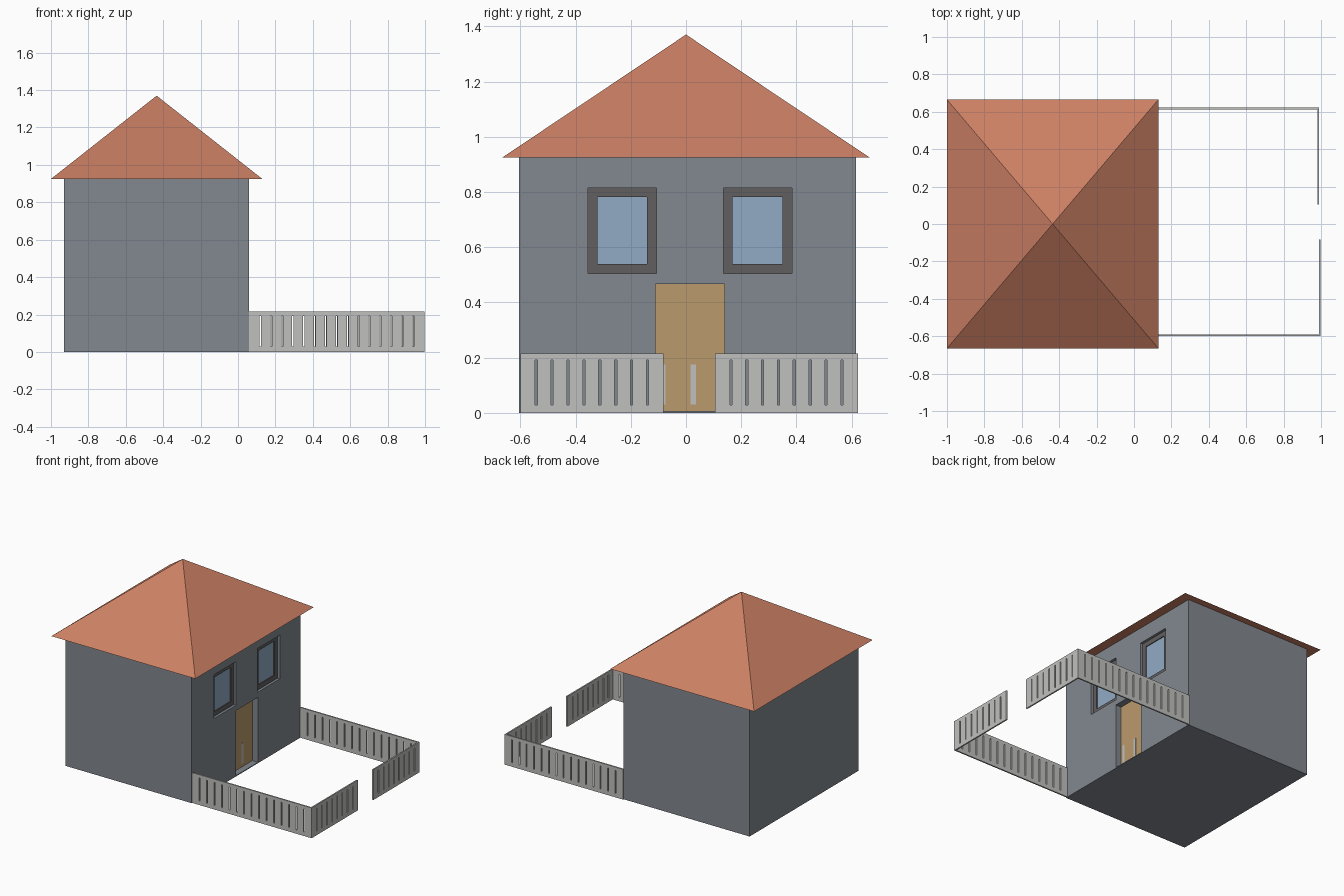
import bpy, bmesh
from mathutils import Vector

if "Cube" in bpy.data.objects:
    bpy.data.objects.remove(bpy.data.objects["Cube"])


def material(name, rgb):
    m = bpy.data.materials.new(name)
    m.diffuse_color = (*rgb, 1)
    m.use_nodes = True
    m.node_tree.nodes["Principled BSDF"].inputs["Base Color"].default_value = m.diffuse_color
    return m


WALL = material("wall_grey", (0.225, 0.250, 0.278))
ROOF = material("roof_terracotta", (0.60, 0.215, 0.127))
DOOR = material("door_wood", (0.50, 0.325, 0.150))
GLASS = material("window_blue", (0.285, 0.400, 0.560))
FRAME = material("frame_dark", (0.122, 0.112, 0.118))
FENCE = material("fence_light_grey", (0.53, 0.53, 0.52))


def boxes(name, spans, mat):
    """One object from several boxes given as ((x0, x1), (y0, y1), (z0, z1))."""
    bm = bmesh.new()
    for span in spans:
        lo, hi = Vector([s[0] for s in span]), Vector([s[1] for s in span])
        verts = bmesh.ops.create_cube(bm, size=1)["verts"]
        bmesh.ops.scale(bm, vec=hi - lo, verts=verts)
        bmesh.ops.translate(bm, vec=(lo + hi) / 2, verts=verts)
    me = bpy.data.meshes.new(name)
    bm.to_mesh(me)
    bm.free()
    me.materials.append(mat)
    ob = bpy.data.objects.new(name, me)
    bpy.context.collection.objects.link(ob)
    return ob


# House body with recesses for the door and the two windows
FACE = 0.06
door_y, door_z = (-0.11, 0.14), (0.006, 0.467)
win_z = (0.505, 0.815)
windows = {"left": (-0.355, -0.107), "right": (0.135, 0.383)}
house = boxes("house_walls", [((-0.93, FACE), (-0.605, 0.615), (0, 0.927))], WALL)
cutter = boxes("opening_cutter",
               [((FACE - 0.05, FACE + 0.1), door_y, door_z)] +
               [((FACE - 0.03, FACE + 0.1), y, win_z) for y in windows.values()], WALL)
cutter.hide_render = True
cutter.hide_viewport = True
cut = house.modifiers.new("openings", "BOOLEAN")
cut.operation, cut.solver, cut.object = "DIFFERENCE", "EXACT", cutter

# Door leaf with two light streaks near the bottom
boxes("door", [((FACE - 0.051, FACE - 0.045), door_y, door_z)], DOOR)
boxes("door_trim", [((FACE - 0.046, FACE - 0.043), (y, y + 0.02), (0.03, 0.175))
                    for y in (-0.095, 0.017)], FENCE)

# Windows: dark frame around a set-back pane
for side, (y0, y1) in windows.items():
    z0, z1 = win_z
    t, depth = 0.034, (FACE - 0.031, FACE - 0.018)
    boxes(side + "_window_frame", [
        (depth, (y0, y0 + t), (z0, z1)), (depth, (y1 - t, y1), (z0, z1)),
        (depth, (y0 + t, y1 - t), (z0, z0 + t)), (depth, (y0 + t, y1 - t), (z1 - t, z1))], FRAME)
    boxes(side + "_window_pane", [((FACE - 0.031, FACE - 0.024),
                                   (y0 + t, y1 - t), (z0 + t, z1 - t))], GLASS)

# Pyramid roof with overhanging eaves
bm = bmesh.new()
base = [bm.verts.new((x, y, 0.925)) for x, y in
        ((-1, -0.665), (0.13, -0.665), (0.13, 0.665), (-1, 0.665))]
apex = bm.verts.new((-0.435, 0, 1.37))
bm.faces.new(base[::-1])
for i in range(4):
    bm.faces.new((base[i], base[(i + 1) % 4], apex))
me = bpy.data.meshes.new("roof")
bm.to_mesh(me)
bm.free()
me.materials.append(ROOF)
bpy.context.collection.objects.link(bpy.data.objects.new("roof", me))


def fence(name, axis, start, end, across):
    """Rails and closely set pickets along x (axis 0) or y (axis 1)."""
    height, rail_low, rail_top, gap = 0.215, 0.028, 0.192, 0.008
    n = round((end - start) / 0.06)
    step = (end - start) / n
    runs = [((start, end), (0, rail_low)), ((start, end), (rail_top, height))]
    for i in range(n):
        a = start + i * step + (gap / 2 if i else 0)
        b = start + (i + 1) * step - (gap / 2 if i < n - 1 else 0)
        runs.append(((a, b), (rail_low, rail_top)))
    thick = (across - 0.005, across + 0.005)
    boxes(name, [(r, thick, z) if axis == 0 else (thick, r, z) for r, z in runs], FENCE)


# Fence around the yard, open at the gate
fence("fence_back_side", 0, FACE, 0.99, 0.617)
fence("fence_front_side", 0, FACE, 0.995, -0.595)
fence("fence_gate_back", 1, 0.105, 0.622, 0.985)
fence("fence_gate_front", 1, -0.60, -0.082, 0.993)
